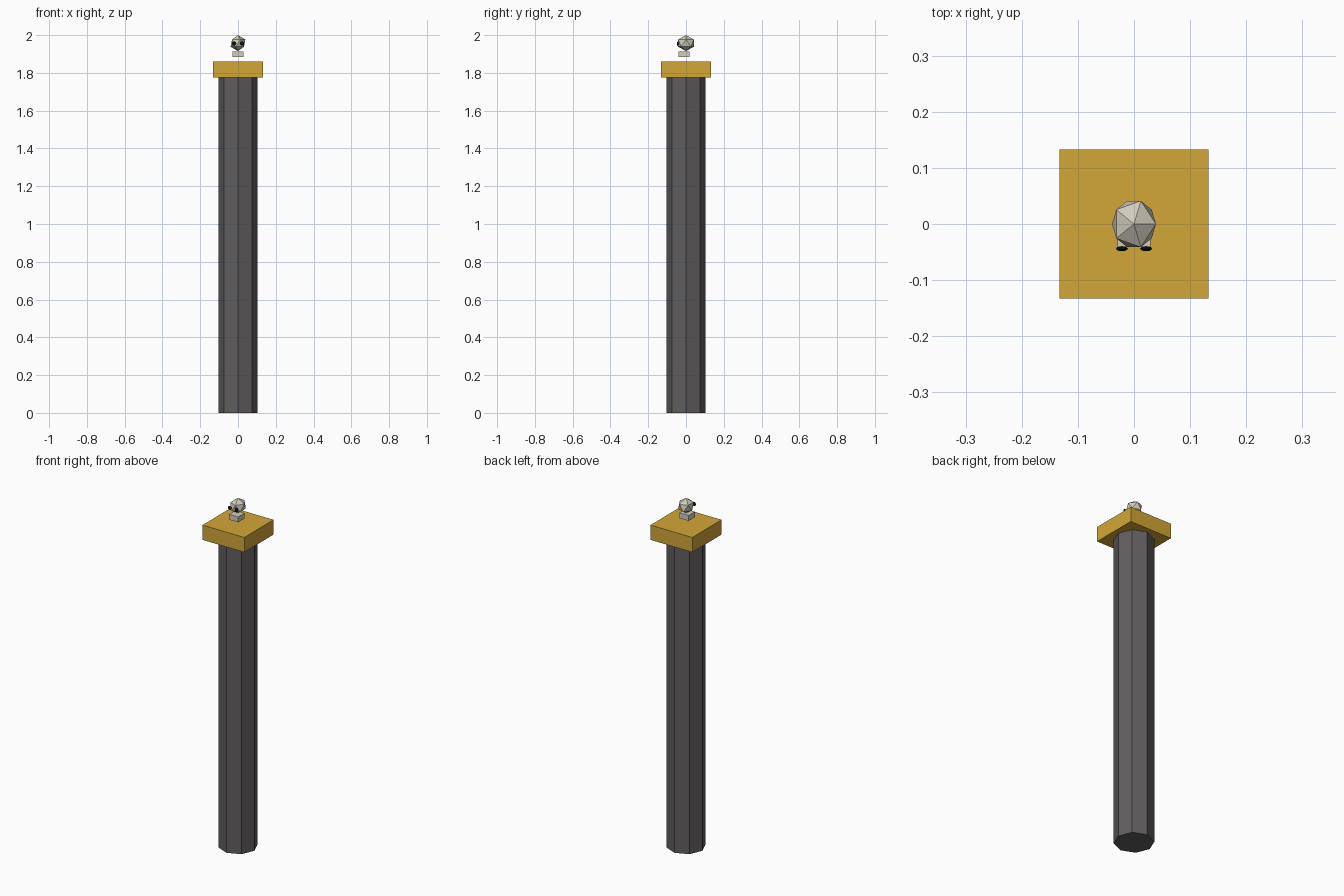
import bpy

if "Cube" in bpy.data.objects:
    bpy.data.objects.remove(bpy.data.objects["Cube"])


def material(name, rgb):
    mat = bpy.data.materials.new(name)
    mat.diffuse_color = (*rgb, 1)
    mat.use_nodes = True
    mat.node_tree.nodes["Principled BSDF"].inputs["Base Color"].default_value = mat.diffuse_color
    return mat


def finish(name, mat, scale=(1, 1, 1)):
    ob = bpy.context.object
    ob.name = name
    ob.scale = scale
    ob.data.materials.append(mat)
    bpy.ops.object.transform_apply(location=False, rotation=False, scale=True)
    return ob


def box(name, mat, centre, size):
    bpy.ops.mesh.primitive_cube_add(size=1, location=centre)
    return finish(name, mat, size)


dark = material("dark_stone", (0.12, 0.11, 0.115))
gold = material("gold", (0.65, 0.38, 0.04))
bone = material("bone", (0.64, 0.61, 0.50))
black = material("black", (0.005, 0.005, 0.005))

# Octagonal column with corners on the axes
bpy.ops.mesh.primitive_cylinder_add(vertices=8, radius=0.104, depth=1.775,
                                    location=(0, 0, 0.8875))
finish("column", dark)

# Square capital
box("capital", gold, (0, 0, 1.8175), (0.266, 0.266, 0.085))

# Jaw block floating just above the capital
box("jaw", bone, (0, -0.011, 1.899), (0.058, 0.058, 0.031))

# Faceted skull
bpy.ops.mesh.primitive_ico_sphere_add(subdivisions=1, radius=1,
                                      location=(0, 0, 1.9575))
finish("skull", bone, (0.0437, 0.0485, 0.0425))

# Flattened eye sockets
for side, label in ((-1, "left"), (1, "right")):
    bpy.ops.mesh.primitive_uv_sphere_add(segments=12, ring_count=8, radius=1,
                                         location=(side * 0.0215, -0.044, 1.955))
    finish(label + "_eye_socket", black, (0.0105, 0.0045, 0.0115))
